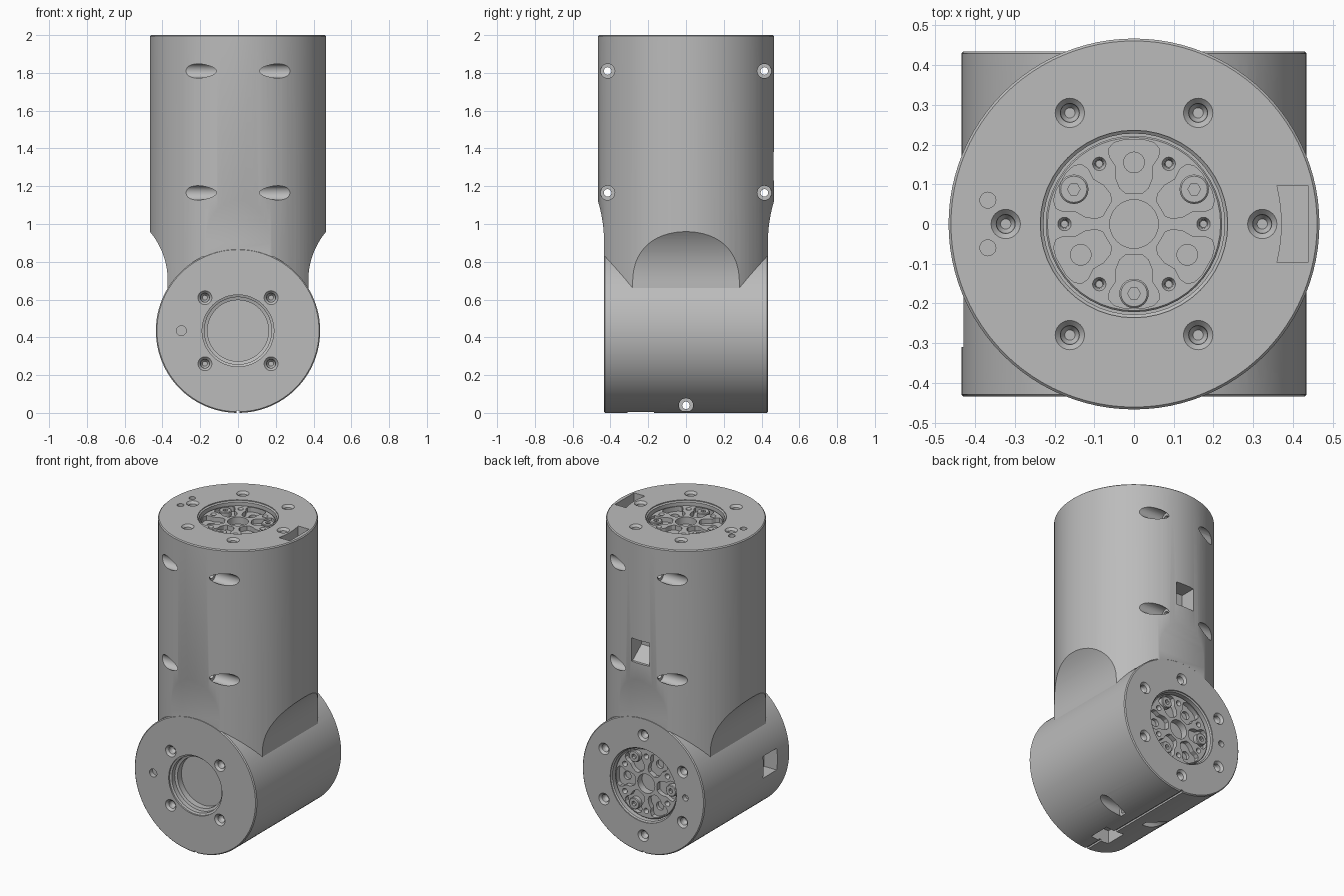
import bpy, bmesh, math
from mathutils import Matrix, Vector

if "Cube" in bpy.data.objects:
    bpy.data.objects.remove(bpy.data.objects["Cube"])

GREY = bpy.data.materials.new("satin grey metal")
GREY.use_nodes = True
GREY.diffuse_color = (0.5, 0.5, 0.5, 1)
GREY.node_tree.nodes["Principled BSDF"].inputs["Base Color"].default_value = (0.5, 0.5, 0.5, 1)

R_BODY, R_JOINT, JOINT_Z, HALF = 0.467, 0.435, 0.435, 0.435


def frame(origin, x_axis, z_axis):
    """Local frame with z pointing out of a face."""
    x, z = Vector(x_axis), Vector(z_axis)
    return Matrix.Translation(origin) @ Matrix((x, z.cross(x), z)).transposed().to_4x4()


TOP = frame((0, 0, 2), (1, 0, 0), (0, 0, 1))
BACK = frame((0, HALF, JOINT_Z), (0, 0, 1), (0, 1, 0))
FRONT = frame((0, -HALF, JOINT_Z), (1, 0, 0), (0, -1, 0))
ALONG_X = frame((0, 0, 0), (0, 1, 0), (1, 0, 0))
ALONG_Y = frame((0, 0, 0), (0, 0, 1), (0, 1, 0))


def loft(name, rings, mat):
    """Closed solid from equal rings of points."""
    bm = bmesh.new()
    loops = [[bm.verts.new(mat @ Vector(p)) for p in ring] for ring in rings]
    n = len(loops[0])
    for a, b in zip(loops, loops[1:]):
        for i in range(n):
            bm.faces.new((a[i], a[(i + 1) % n], b[(i + 1) % n], b[i]))
    bm.faces.new(loops[0][::-1])
    bm.faces.new(loops[-1])
    bmesh.ops.recalc_face_normals(bm, faces=bm.faces)
    mesh = bpy.data.meshes.new(name)
    bm.to_mesh(mesh)
    bm.free()
    mesh.materials.append(GREY)
    ob = bpy.data.objects.new(name, mesh)
    bpy.context.collection.objects.link(ob)
    return ob


def lathe(name, profile, mat=Matrix(), segs=24):
    ring = [(math.cos(t), math.sin(t)) for t in (math.tau * i / segs for i in range(segs))]
    return loft(name, [[(r * c, r * s, z) for c, s in ring] for r, z in profile], mat)


def prism(name, outline, z0, z1, mat=Matrix()):
    return loft(name, [[(x, y, z) for x, y in outline] for z in (z0, z1)], mat)


def box(name, lo, hi):
    (x0, y0, z0), (x1, y1, z1) = lo, hi
    return prism(name, [(x0, y0), (x1, y0), (x1, y1), (x0, y1)], z0, z1)


def combine(ob, tool, operation="DIFFERENCE"):
    """Apply a boolean and discard the tool."""
    mod = ob.modifiers.new("boolean", "BOOLEAN")
    mod.operation, mod.solver, mod.object = operation, "MANIFOLD", tool
    bpy.context.view_layer.objects.active = ob
    bpy.ops.object.modifier_apply(modifier=mod.name)
    bpy.data.objects.remove(tool)


def at(mat, x, y, z=0):
    return mat @ Matrix.Translation((x, y, z))


def polar(radius, degrees):
    a = math.radians(degrees)
    return radius * math.cos(a), radius * math.sin(a)


def finish(ob):
    bpy.ops.object.select_all(action="DESELECT")
    ob.select_set(True)
    bpy.context.view_layer.objects.active = ob
    bpy.ops.object.shade_smooth_by_angle(angle=math.radians(25))


def neck(name, inner, z_start, radius, mat, side):
    """Extruded outline that narrows with a concave curve below z_start."""
    half = [(inner, 0.2)]
    top = math.acos(1 - (0.48 - inner) / radius)
    for i in range(13):
        a = top * i / 12
        half.append((inner + radius * (1 - math.cos(a)), z_start + radius * math.sin(a)))
    half.append((0.48, 2.1))
    outline = half + [(-u, v) for u, v in reversed(half)]
    return prism(name, [(v, u) if side else (u, v) for u, v in outline], -0.6, 0.6, mat)


# Upright housing, narrowed where it meets the joint
body = lathe("arm_housing", [(R_BODY, 0.4), (R_BODY, 1.994), (R_BODY - 0.006, 2)], segs=96)
combine(body, neck("neck_x", 0.372, 0.70, 0.403, frame((0, 0, 0), (1, 0, 0), (0, -1, 0)), False), "INTERSECT")
combine(body, neck("neck_y", 0.4335, 0.90, 0.77, frame((0, 0, 0), (0, 0, 1), (1, 0, 0))
                   @ Matrix.Scale(1, 4), True), "INTERSECT")

# Horizontal joint drum
b = 0.006
drum = lathe("joint_drum", [(R_JOINT - b, -HALF), (R_JOINT, b - HALF), (R_JOINT, HALF - b), (R_JOINT - b, HALF)],
             at(ALONG_Y, JOINT_Z, 0), 96)
combine(body, drum, "UNION")


# Flange recesses, countersunk holes and pin holes on the end faces
def bore(mat, x, y):
    combine(body, lathe("bore", [(0.013, -0.05), (0.022, -0.035), (0.024, -0.014), (0.037, 0), (0.037, 0.02)],
                        at(mat, x, y)))


def pin_hole(mat, x, y, r=0.02):
    combine(body, lathe("pin_hole", [(r, -0.03), (r, 0.02)], at(mat, x, y)))


for face in (TOP, BACK):
    combine(body, lathe("recess", [(0.228, -0.09), (0.228, -0.012), (0.236, -0.006), (0.236, 0.02)], face, 48))
    for k in range(6):
        bore(face, *polar(0.323, 60 * k))
for y in (-0.06, 0.06):
    pin_hole(TOP, -0.368, y)
pin_hole(BACK, 0, -0.3)

# Stepped bearing seat on the front face
combine(body, lathe("seat", [(0.162, -0.09), (0.162, -0.05), (0.178, -0.045), (0.178, -0.015),
                             (0.19, -0.01), (0.19, 0.02)], FRONT, 48))
for x in (-0.175, 0.175):
    for y in (-0.175, 0.175):
        bore(FRONT, x, y)
pin_hole(FRONT, -0.3, 0, 0.026)


# Cross bolts: counterbored from both sides and drilled through
def cross_bolt(y, z, start):
    mat = frame((0, y, z), (0, 1, 0), (1, 0, 0))
    for lo, hi in ((start, 0.6), (-0.6, -start)):
        combine(body, lathe("counterbore", [(0.038, lo), (0.038, hi)], mat))
    combine(body, lathe("through_hole", [(0.02, -0.6), (0.02, 0.6)], mat))


for y in (-0.415, 0.415):
    for z in (1.165, 1.81):
        cross_bolt(y, z, 0.105)
cross_bolt(0, 0.04, 0.08)

# Cable windows, bottom groove and top connector notch
window = [(0.6, 1.23), (0.45, 1.23), (0.36, 1.30), (0.36, 1.38), (0.6, 1.38)]
combine(body, prism("back_window", window, -0.065, 0.065, ALONG_X))
combine(body, box("side_window", (-0.6, -0.31, 0.365), (-0.34, -0.17, 0.505)))
combine(body, box("bottom_window", (-0.065, -0.31, -0.1), (0.065, -0.17, 0.09)))
combine(body, box("bottom_groove", (-0.008, -0.6, -0.1), (0.008, 0.6, 0.012)))
arc = [(0.372 - 0.012 * (i / 4) ** 2, 0.0975 * i / 4) for i in range(4, -5, -1)]
combine(body, prism("top_notch", [(0.438, -0.0975), (0.438, 0.0975)] + arc, -0.09, 0.05, TOP))
finish(body)

# Output flanges with fan-shaped pockets and socket screws
half_fan = [(0.022, 0.078), (0.036, 0.09), (0.046, 0.115), (0.046, 0.145), (0.062, 0.17),
            (0.064, 0.19), (0.05, 0.205), (0.025, 0.212)]
fan = half_fan + [(-x, y) for x, y in reversed(half_fan)]
for label, face in (("top", TOP), ("back", BACK)):
    face = at(face, 0, 0, -0.03)
    flange = lathe(label + "_flange", [(0.222, -0.07), (0.222, -0.004), (0.218, 0)], face, 48)
    combine(flange, lathe("hub_hole", [(0.061, -0.045), (0.061, 0.02)], face, 32))
    for k in range(6):
        combine(flange, prism("pocket", fan, -0.03, 0.02, face @ Matrix.Rotation(math.radians(60 * k), 4, "Z")))
        combine(flange, lathe("small_hole", [(0.009, -0.03), (0.011, -0.01), (0.017, 0), (0.017, 0.02)],
                              at(face, *polar(0.175, 60 * k)), 16))
        angle = 90 + 60 * k
        if k % 2 == 0:
            combine(flange, lathe("pocket_hole", [(0.026, -0.05), (0.026, 0.01)], at(face, *polar(0.155, angle))))
        else:
            spot = at(face, *polar(0.175, angle))
            screw = lathe(label + "_flange_screw", [(0.037, -0.04), (0.037, -0.004), (0.033, 0)], spot)
            combine(screw, lathe("socket", [(0.016, -0.02), (0.016, 0.02)], spot, 6))
            finish(screw)
    finish(flange)
